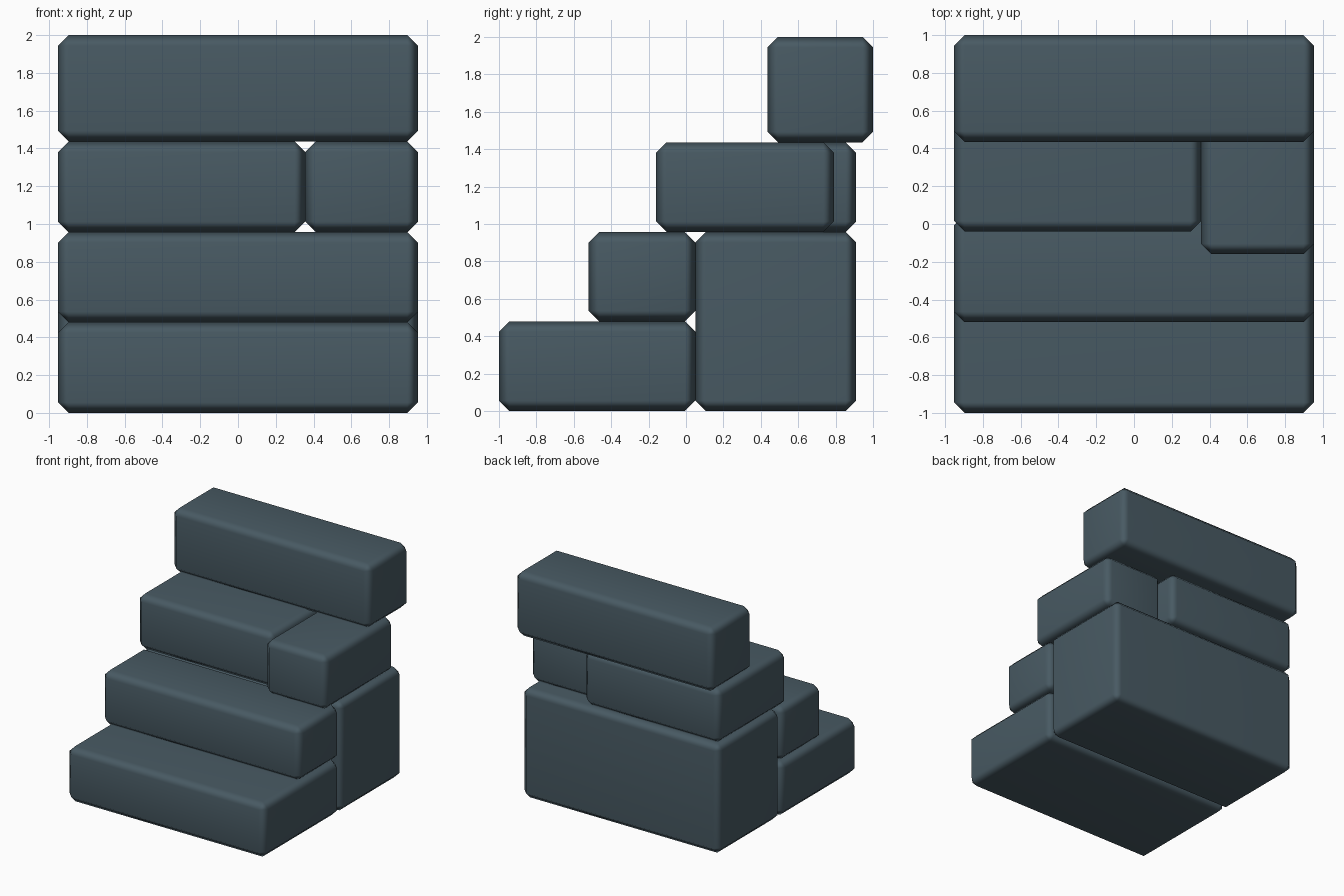
import bpy, bmesh
from mathutils import Vector

if "Cube" in bpy.data.objects:
    bpy.data.objects.remove(bpy.data.objects["Cube"])

slate = bpy.data.materials.new("dark_slate")
slate.diffuse_color = (0.065, 0.102, 0.125, 1)
slate.use_nodes = True
slate.node_tree.nodes["Principled BSDF"].inputs["Base Color"].default_value = slate.diffuse_color

BEVEL = 0.056


def block(name, lo, hi):
    """Stone block between two corners, all edges chamfered, smooth shaded."""
    lo, hi = Vector(lo), Vector(hi)
    size, centre = hi - lo, (hi + lo) / 2
    bm = bmesh.new()
    bmesh.ops.create_cube(bm, size=1)
    for v in bm.verts:
        v.co = Vector(a * b for a, b in zip(v.co, size))
    bmesh.ops.bevel(bm, geom=bm.edges[:], offset=BEVEL, offset_type='OFFSET',
                    segments=1, profile=0.5, affect='EDGES')
    bmesh.ops.recalc_face_normals(bm, faces=bm.faces[:])
    for f in bm.faces:
        f.smooth = True
    mesh = bpy.data.meshes.new(name)
    bm.to_mesh(mesh)
    bm.free()
    mesh.materials.append(slate)
    ob = bpy.data.objects.new(name, mesh)
    ob.location = centre
    bpy.context.collection.objects.link(ob)
    # keeps the big faces flat while the chamfers blend round
    mod = ob.modifiers.new("weighted", 'WEIGHTED_NORMAL')
    mod.weight = 50
    return ob


W = 0.953                       # half width of the stair
Z1, Z2, Z3 = 0.48, 0.957, 1.437   # step heights
SPLIT = 0.355                   # joint in the third step

block("bottom_step", (-W, -1.0, 0), (W, 0.05, Z1))
block("second_step", (-W, -0.52, Z1), (W, 0.05, Z2))
block("back_support", (-W, 0.05, 0), (W, 0.91, Z2))
block("third_step_left", (-W, -0.04, Z2), (SPLIT, 0.91, Z3))
block("third_step_right", (SPLIT, -0.16, Z2), (W, 0.79, Z3))
block("top_step", (-W, 0.435, Z3), (W, 1.0, 2.0))
